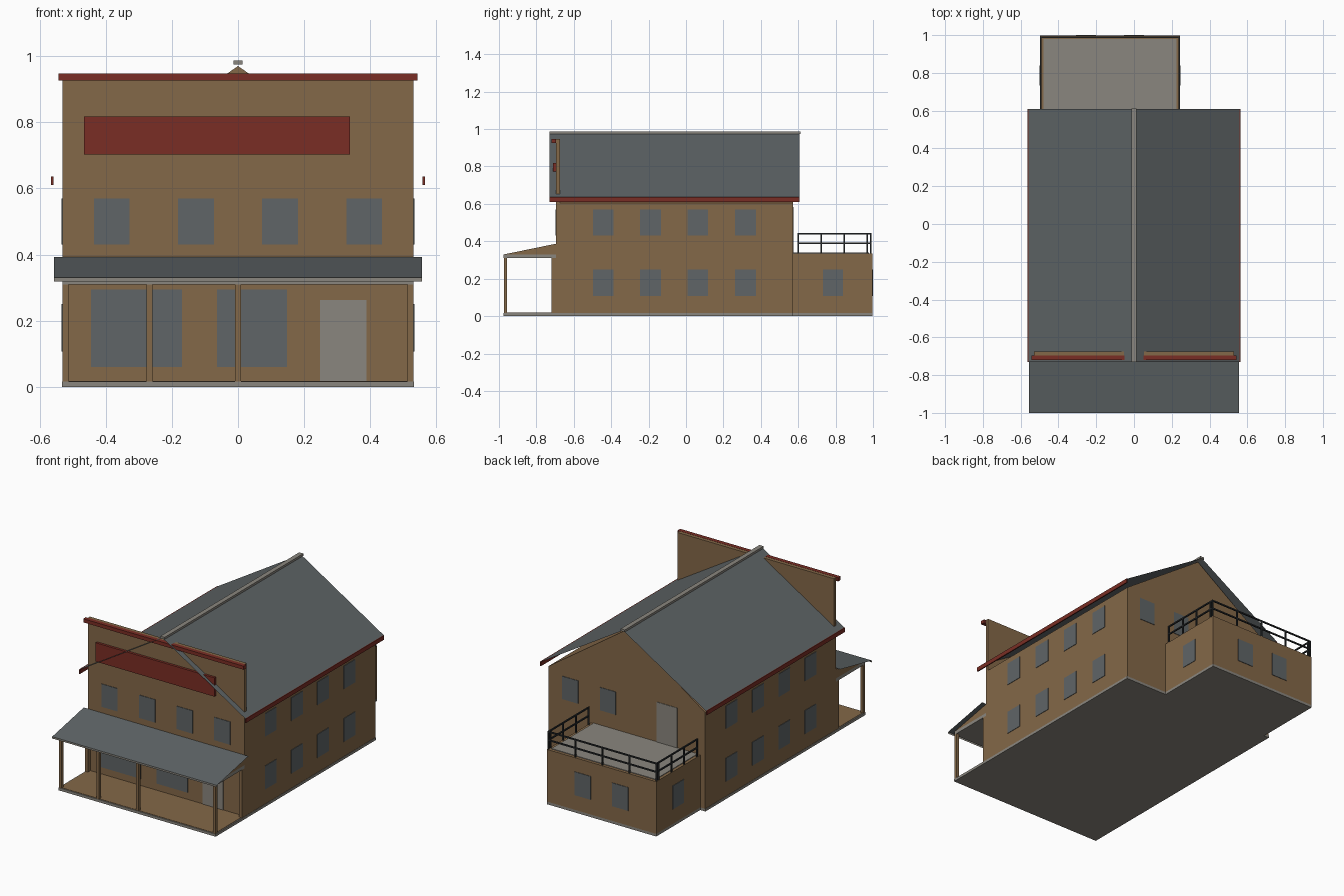
import bpy, bmesh

cube = bpy.data.objects.get("Cube")
if cube:
    bpy.data.objects.remove(cube)


def material(name, rgb):
    m = bpy.data.materials.new(name)
    m.use_nodes = True
    m.diffuse_color = (*rgb, 1)
    m.node_tree.nodes["Principled BSDF"].inputs["Base Color"].default_value = (*rgb, 1)
    return m


BROWN = material("brown_siding", (0.23, 0.138, 0.065))
GREY = material("light_grey", (0.255, 0.24, 0.21))
SLATE = material("slate_roof", (0.112, 0.128, 0.133))
GLASS = material("window_grey", (0.115, 0.13, 0.135))
RED = material("dark_red", (0.195, 0.027, 0.018))
IRON = material("black_iron", (0.022, 0.025, 0.027))


def build(name, verts, faces, mat):
    mesh = bpy.data.meshes.new(name)
    mesh.from_pydata(verts, [], faces)
    bm = bmesh.new()
    bm.from_mesh(mesh)
    bmesh.ops.recalc_face_normals(bm, faces=bm.faces)
    bm.to_mesh(mesh)
    bm.free()
    mesh.materials.append(mat)
    obj = bpy.data.objects.new(name, mesh)
    bpy.context.collection.objects.link(obj)
    return obj


def prism(name, profile, axis, lo, hi, mat):
    """Extrude a 2D profile along axis 'x' (profile is y,z) or 'y' (profile is x,z)."""
    def put(p, d):
        return (d, p[0], p[1]) if axis == "x" else (p[0], d, p[1])
    n = len(profile)
    verts = [put(p, d) for d in (lo, hi) for p in profile]
    faces = [list(range(n)), list(range(n, 2 * n))]
    faces += [[i, (i + 1) % n, (i + 1) % n + n, i + n] for i in range(n)]
    return build(name, verts, faces, mat)


def box(name, x, y, z, mat):
    profile = [(x[0], z[0]), (x[1], z[0]), (x[1], z[1]), (x[0], z[1])]
    return prism(name, profile, "y", y[0], y[1], mat)


def sheet(name, start, end, x, mat):
    """Thin sheet spanning x between two (y, z) edges."""
    verts = [(x[0], *start), (x[1], *start), (x[1], *end), (x[0], *end)]
    return build(name, verts, [[0, 1, 2, 3]], mat)


def plate_y(name, x, y, z, mat):
    return box(name, x, (y - 0.003, y + 0.003), z, mat)


def plate_x(name, x, y, z, mat):
    return box(name, (x - 0.003, x + 0.003), y, z, mat)


HALF = 0.53
FRONT, BACK, END = -0.695, 0.572, 0.997
EXT = (-0.497, 0.243)
BASE, DECK = 0.016, 0.335
LOWER, UPPER = (0.107, 0.25), (0.43, 0.57)

# Foundations
box("foundation", (-HALF - 0.002, HALF + 0.002), (-0.976, BACK), (0, BASE), GREY)
box("rear_foundation", EXT, (BACK, END), (0, BASE), GREY)
box("porch_floor", (-HALF + 0.005, HALF - 0.005), (-0.97, FRONT), (BASE, BASE + 0.002), BROWN)

# Main house with gable ends, and tall flat front wall
gable = [(-HALF, BASE), (HALF, BASE), (HALF, 0.605), (0, 0.97), (-HALF, 0.605)]
prism("main_walls", gable, "y", -0.674, BACK, BROWN)
box("front_wall", (-HALF, HALF), (FRONT, -0.674), (BASE, 0.947), BROWN)
box("front_cornice", (-0.543, 0.543), (-0.72, FRONT), (0.926, 0.948), RED)
box("sign_board", (-0.466, 0.338), (-0.71, FRONT), (0.703, 0.818), RED)

# Roof slopes, ridge and eaves
for side, s in (("right", 1), ("left", -1)):
    e, r = (s * 0.563, 0.634), (0, 0.979)
    build(side + "_roof_slope",
          [(e[0], -0.73, e[1]), (e[0], 0.608, e[1]), (r[0], 0.608, r[1]), (r[0], -0.73, r[1])],
          [[0, 1, 2, 3]], SLATE)
    box(side + "_eave_board", sorted((s * 0.558, s * 0.565)), (-0.73, 0.606), (0.61, 0.636), RED)
box("ridge_cap", (-0.014, 0.014), (-0.73, 0.612), (0.974, 0.987), GREY)

# Rear extension and deck
box("rear_extension", EXT, (BACK, END), (BASE, DECK), BROWN)
box("rear_deck", (EXT[0] + 0.018, EXT[1] - 0.018), (BACK, END - 0.018), (DECK, DECK + 0.004), GREY)

# Deck railing
T = 0.004
xl, xr, yb = EXT[0] + T, EXT[1] - T, 0.988
for z in (0.39, 0.441):
    box("back_rail", (xl - T, xr + T), (yb - T, yb + T), (z - T, z + T), IRON)
    for x in (xl, xr):
        box("side_rail", (x - T, x + T), (0.596, yb), (z - T, z + T), IRON)
posts = [(xl + (xr - xl) * i / 4, yb) for i in range(5)]
posts += [(x, 0.6 + 0.123 * i) for x in (xl, xr) for i in range(4)]
for x, y in posts:
    box("rail_post", (x - T, x + T), (y - T, y + T), (DECK, 0.445), IRON)

# Porch
box("porch_beam", (-HALF, HALF), (-0.975, FRONT), (0.31, 0.33), GREY)
prism("porch_gable", [(-0.973, 0.33), (FRONT, 0.33), (FRONT, 0.387)], "x", -HALF, HALF, BROWN)
sheet("porch_roof", (-1, 0.33), (FRONT, 0.392), (-0.557, 0.557), SLATE)
sheet("porch_roof_trim", (-1, 0.319), (-1, 0.33), (-0.557, 0.557), GREY)
for x in (-0.521, -0.267, 0, 0.521):
    box("porch_post", (x - 0.009, x + 0.009), (-0.974, -0.956), (BASE, 0.31), BROWN)
for x in (-0.521, 0.521):
    box("wall_post", (x - 0.009, x + 0.009), (-0.72, FRONT), (BASE, 0.31), BROWN)

# Windows and doors
for x in (-0.382, -0.127, 0.127, 0.382):
    plate_y("front_upper_window", (x - 0.054, x + 0.054), FRONT, UPPER, GLASS)
    if x > 0:
        plate_y("back_upper_window", (x - 0.054, x + 0.054), BACK, UPPER, GLASS)
for x in ((-0.445, -0.17), (-0.064, 0.148)):
    plate_y("shop_window", x, FRONT, (0.06, 0.294), GLASS)
plate_y("front_door", (0.248, 0.388), FRONT, (BASE, 0.262), GREY)
plate_y("deck_door", (-0.342, -0.204), BACK, (DECK, 0.583), GREY)
for s in (-1, 1):
    for y in (-0.443, -0.19, 0.062, 0.318):
        for z in (LOWER, UPPER):
            plate_x("side_window", s * HALF, (y - 0.055, y + 0.055), z, GLASS)
for x in EXT:
    plate_x("extension_side_window", x, (0.732, 0.84), LOWER, GLASS)
for x in (0, -0.254):
    plate_y("extension_back_window", (x - 0.054, x + 0.054), END, LOWER, GLASS)
